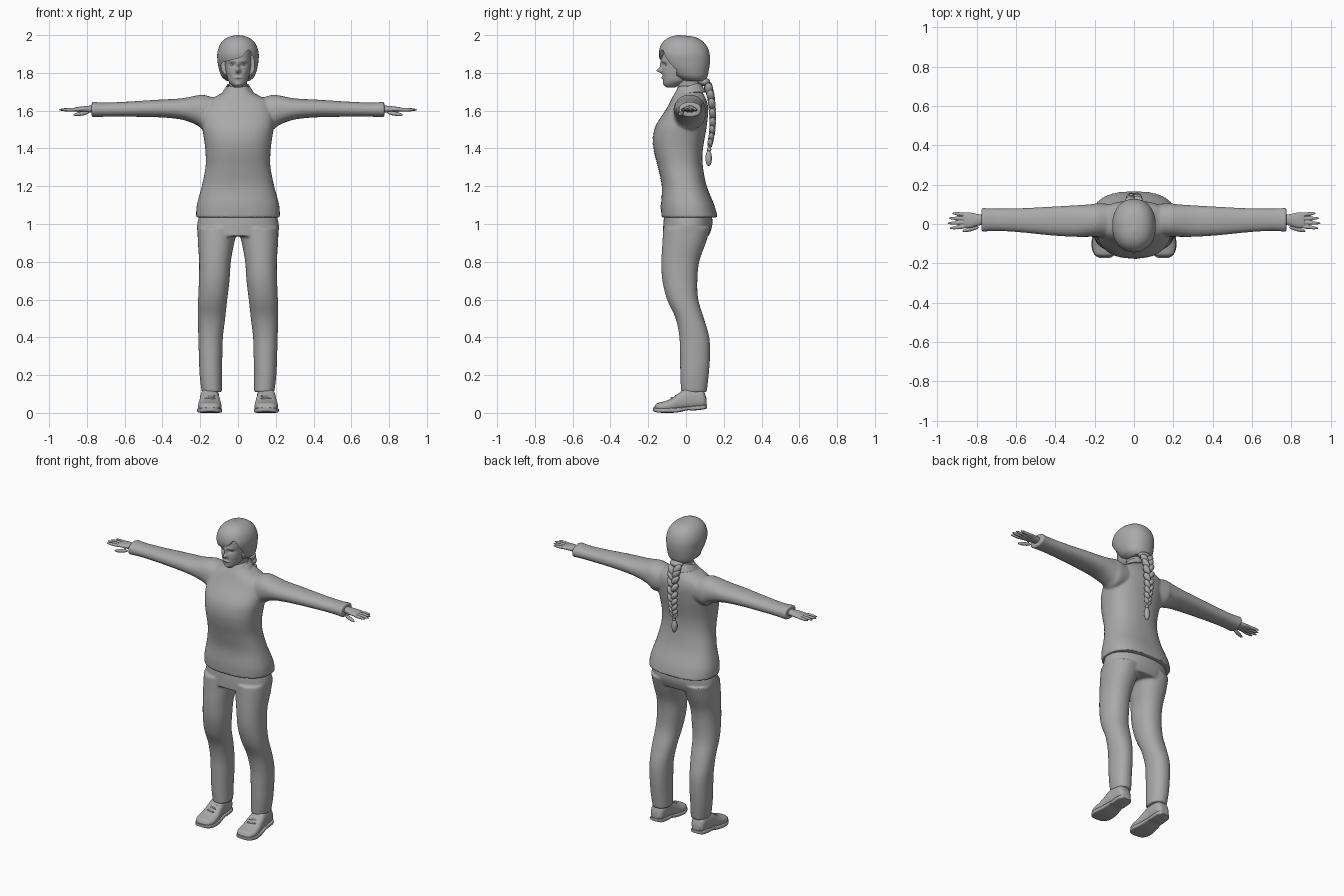
import bpy, bmesh, math
from mathutils import Matrix, Vector, Euler

cube = bpy.data.objects.get("Cube")
if cube:
    bpy.data.objects.remove(cube)

GREY = (0.4, 0.4, 0.4, 1)
grey = bpy.data.materials.new("plain grey")
grey.use_nodes = True
grey.diffuse_color = GREY
grey.node_tree.nodes["Principled BSDF"].inputs["Base Color"].default_value = GREY


def spline(points, steps):
    """Smooth curve through tuples of any length."""
    out = []
    last = len(points) - 1
    for i in range(last):
        quad = [points[max(i - 1, 0)], points[i], points[i + 1], points[min(i + 2, last)]]
        for k in range(steps):
            t = k / steps
            out.append(tuple(
                b + t * (c - a + t * (2 * a - 5 * b + 4 * c - d + t * (3 * (b - c) + d - a))) / 2
                for a, b, c, d in zip(*quad)))
    return out + [tuple(points[-1])]


def loft(bm, rings, axis="z", power=2.2, seg=48, steps=5, side=1):
    """Rings hold a station, then low and high limits of the two cross axes."""
    loops = []
    for t, a0, a1, b0, b1 in spline(rings, steps):
        loop = []
        for k in range(seg):
            c, s = math.cos(math.tau * k / seg), math.sin(math.tau * k / seg)
            a = (a0 + a1) / 2 + (a1 - a0) / 2 * math.copysign(abs(c) ** (2 / power), c)
            b = (b0 + b1) / 2 + (b1 - b0) / 2 * math.copysign(abs(s) ** (2 / power), s)
            x, y, z = {"x": (t, a, b), "y": (a, t, b), "z": (a, b, t)}[axis]
            loop.append(bm.verts.new((x * side, y, z)))
        loops.append(loop)
    for low, high in zip(loops, loops[1:]):
        for k in range(seg):
            n = (k + 1) % seg
            bm.faces.new((low[k], low[n], high[n], high[k]))
    bm.faces.new(loops[0])
    bm.faces.new(loops[-1])


def wide(rows):
    """Rows with one half width become symmetric rings."""
    return [(t, -w, w, front, back) for t, w, front, back in rows]


def ball(bm, centre, size, turn=(0, 0, 0)):
    bmesh.ops.create_uvsphere(bm, u_segments=20, v_segments=14, radius=1,
                              matrix=Matrix.LocRotScale(Vector(centre), Euler(turn), Vector(size)))


def finish(name, bm, voxel=0, smooth=0, cutter=None, angle=40):
    """Make the object, apply its modifiers and shade it."""
    bmesh.ops.recalc_face_normals(bm, faces=bm.faces)
    mesh = bpy.data.meshes.new(name)
    bm.to_mesh(mesh)
    bm.free()
    mesh.materials.append(grey)
    obj = bpy.data.objects.new(name, mesh)
    bpy.context.collection.objects.link(obj)
    if voxel:
        mod = obj.modifiers.new("blend", "REMESH")
        mod.mode, mod.voxel_size = "VOXEL", voxel
    if smooth:
        mod = obj.modifiers.new("soften", "SMOOTH")
        mod.factor, mod.iterations = 0.5, smooth
    if cutter:
        mod = obj.modifiers.new("opening", "BOOLEAN")
        mod.operation, mod.object = "DIFFERENCE", cutter
    return bake(obj, angle)


def bake(obj, angle=40):
    bpy.context.view_layer.update()
    graph = bpy.context.evaluated_depsgraph_get()
    mesh = bpy.data.meshes.new_from_object(obj.evaluated_get(graph))
    obj.modifiers.clear()
    obj.data = mesh
    if not mesh.materials:
        mesh.materials.append(grey)
    bpy.ops.object.select_all(action="DESELECT")
    obj.select_set(True)
    bpy.context.view_layer.objects.active = obj
    bpy.ops.object.shade_smooth_by_angle(angle=math.radians(angle))
    return obj


# Jacket: torso and both sleeves blended together
bm = bmesh.new()
loft(bm, wide([(1.035, .222, -.13, .168), (1.1, .218, -.132, .15), (1.2, .192, -.128, .11),
               (1.3, .172, -.148, .09), (1.38, .172, -.168, .088), (1.45, .18, -.175, .098),
               (1.52, .19, -.16, .11), (1.6, .19, -.11, .118), (1.645, .17, -.085, .112),
               (1.675, .12, -.07, .1), (1.7, .075, -.055, .085), (1.73, .055, -.04, .07)]), power=2.4)
for side in (-1, 1):
    loft(bm, [(.1, -.06, .1, 1.52, 1.66), (.18, -.065, .105, 1.5, 1.683), (.22, -.065, .1, 1.525, 1.68),
              (.3, -.065, .095, 1.553, 1.665), (.42, -.058, .088, 1.565, 1.658),
              (.58, -.042, .08, 1.568, 1.648), (.7, -.035, .078, 1.568, 1.643),
              (.775, -.04, .082, 1.565, 1.647)], axis="x", side=side)
jacket = finish("jacket", bm, voxel=.007, smooth=4, angle=60)

# Button placket laid on the jacket front
bm = bmesh.new()
bmesh.ops.create_grid(bm, x_segments=4, y_segments=60, size=1,
                      matrix=Matrix.Translation((.012, -.4, 1.33)) @ Matrix.Rotation(math.pi / 2, 4, "X")
                      @ Matrix.Diagonal((.013, .28, 1, 1)))
placket = finish("placket", bm)
wrap = placket.modifiers.new("lay", "SHRINKWRAP")
wrap.target, wrap.wrap_method, wrap.wrap_mode = jacket, "PROJECT", "ABOVE_SURFACE"
wrap.use_project_y, wrap.offset = True, .002
bake(placket)

# Folded collar, longer towards the two front points
bm = bmesh.new()
rows = []
for r in range(5):
    f = r / 4
    limit = math.pi - .2 - .25 * f
    row = []
    for k in range(41):
        phi = limit * (k / 20 - 1)
        drop = (1 - math.cos(phi)) / 2
        rx, ry = .06 + .025 * f, .066 + .034 * f
        z = (1 - f) * (1.745 - .06 * drop ** 2) + f * (1.7 - .065 * drop ** 3)
        row.append(bm.verts.new((rx * math.sin(phi), .012 - .007 * f + ry * math.cos(phi), z)))
    rows.append(row)
for low, high in zip(rows, rows[1:]):
    for k in range(40):
        bm.faces.new((low[k], low[k + 1], high[k + 1], high[k]))
collar = finish("collar", bm)
collar.modifiers.new("cloth", "SOLIDIFY").thickness = .006
bake(collar)

# Trousers: hips and both legs blended together
bm = bmesh.new()
loft(bm, wide([(1.1, .19, -.11, .13), (1.0, .216, -.12, .14), (.935, .212, -.122, .12)]))
for side in (-1, 1):
    loft(bm, [(.98, .0, .215, -.12, .13), (.9, .02, .212, -.125, .105), (.8, .038, .206, -.13, .07),
              (.7, .045, .207, -.125, .06), (.6, .057, .211, -.1, .065), (.5, .068, .212, -.055, .095),
              (.4, .08, .21, -.035, .123), (.3, .083, .207, -.032, .127), (.2, .085, .203, -.03, .12),
              (.11, .085, .192, -.026, .11)], side=side)
finish("trousers", bm, voxel=.007, smooth=4, angle=60)

for side, label in ((1, "left"), (-1, "right")):
    # Hand: palm, four spread fingers and a thumb
    bm = bmesh.new()
    loft(bm, [(.74, .0, .045, 1.588, 1.628), (.79, -.008, .05, 1.59, 1.626),
              (.83, -.02, .058, 1.593, 1.622), (.865, -.02, .06, 1.595, 1.617)], axis="x", side=side)
    for k in range(4):
        y = .05 - .022 * k
        reach = (.045, .054, .058, .052)[k]
        ball(bm, ((.832 + reach) * side, y, 1.605), (reach + .003, .0095, .0095), (0, 0, side * (.1 - .07 * k)))
    ball(bm, (.83 * side, -.026, 1.584), (.045, .011, .011), (0, side * .15, -side * .25))
    finish(label + "_hand", bm, voxel=.003, smooth=2, angle=60)

    # Shoe upper
    bm = bmesh.new()
    loft(bm, [(-.168, .13, .17, .015, .03), (-.155, .103, .198, .01, .05), (-.12, .088, .211, .006, .06),
              (-.08, .089, .21, .006, .075), (-.04, .094, .204, .01, .103), (0, .1, .2, .014, .13),
              (.05, .1, .195, .018, .135), (.09, .105, .19, .022, .12), (.108, .122, .174, .028, .08)],
         axis="y", power=2.5, side=side)
    finish(label + "_shoe", bm)

    # Sole with a raised heel end
    bm = bmesh.new()
    loft(bm, [(-.174, .125, .172, .01, .028), (-.155, .098, .202, .003, .027), (-.11, .084, .216, 0, .026),
              (-.05, .09, .21, .002, .028), (.01, .1, .2, .014, .034), (.03, .1, .198, .012, .036),
              (.09, .102, .195, .018, .042), (.112, .122, .175, .024, .044)],
         axis="y", power=5, side=side)
    finish(label + "_sole", bm)

    # Laces across the instep
    bm = bmesh.new()
    for k in range(3):
        ball(bm, (.149 * side, -.075 + .022 * k, .078 + .012 * k), (.03, .005, .006), (0, 0, .15 * side))
    finish(label + "_laces", bm)

# Head with the face shaped by soft bumps: x, z, spread x, spread z, push
bumps = [(0, 1.812, .011, .012, -.028), (0, 1.84, .008, .024, -.012), (.03, 1.842, .016, .01, .01),
         (0, 1.775, .02, .006, -.008), (0, 1.737, .018, .01, -.005), (.03, 1.862, .02, .008, -.004),
         (.04, 1.8, .018, .018, -.003)]
bm = bmesh.new()
loft(bm, wide([(1.722, .015, -.1, -.06), (1.74, .037, -.117, -.02), (1.76, .052, -.122, .02),
               (1.79, .061, -.124, .05), (1.82, .067, -.126, .07), (1.85, .07, -.127, .08),
               (1.88, .072, -.13, .09), (1.92, .07, -.122, .09), (1.96, .05, -.09, .06)]),
     seg=160, steps=10)
for v in bm.verts:
    if v.co.y < -.04:
        v.co.y += sum(push * math.exp(-((abs(v.co.x) - x) / sx) ** 2 - ((v.co.z - z) / sz) ** 2)
                      for x, z, sx, sz, push in bumps)
finish("head", bm, angle=60)

bm = bmesh.new()
for side in (-1, 1):
    ball(bm, (.03 * side, -.099, 1.842), (.0125, .0125, .009))
finish("eyes", bm)

bm = bmesh.new()
loft(bm, wide([(1.6, .06, -.05, .075), (1.68, .049, -.042, .07), (1.73, .047, -.045, .07), (1.8, .05, -.06, .07)]))
finish("neck", bm)

# Hair cap, cut open at the face below a swept fringe
bm = bmesh.new()
outline = [(-.07, 1.7), (-.083, 1.8), (-.088, 1.85), (-.04, 1.866), (.02, 1.885),
           (.055, 1.922), (.078, 1.89), (.087, 1.82), (.07, 1.7)]
sheet = bm.faces.new([bm.verts.new((x, -.05, z)) for x, z in spline(outline, 4)])
grown = bmesh.ops.extrude_face_region(bm, geom=[sheet])["geom"]
bmesh.ops.translate(bm, verts=[g for g in grown if isinstance(g, bmesh.types.BMVert)], vec=(0, -.3, 0))
opening = finish("face_opening_cutter", bm)
opening.hide_render = True

bm = bmesh.new()
loft(bm, wide([(1.757, .06, -.015, .1), (1.78, .086, -.06, .113), (1.82, .101, -.105, .122),
               (1.86, .108, -.134, .127), (1.9, .11, -.144, .125), (1.94, .1, -.136, .111),
               (1.97, .08, -.116, .085), (1.99, .05, -.085, .045), (2, .008, -.045, -.03)]), seg=64, steps=6)
finish("hair", bm, cutter=opening)
bpy.data.objects.remove(opening)

# Braid of paired lobes that narrows to a tied tail
bm = bmesh.new()
ball(bm, (0, .098, 1.752), (.045, .03, .022))
path = spline([(.118, 1.725), (.134, 1.66), (.141, 1.56), (.137, 1.48), (.126, 1.42)], 4)
for k, (y, z) in enumerate(path):
    side = 1 if k % 2 else -1
    s = 1.1 - .5 * k / len(path)
    ball(bm, (side * .017 * s, y, z), (.019 * s, .021 * s, .034 * s), (.1, side * .6, 0))
ball(bm, (0, .122, 1.395), (.012, .012, .012))
ball(bm, (0, .12, 1.348), (.018, .017, .042))
finish("braid", bm)
